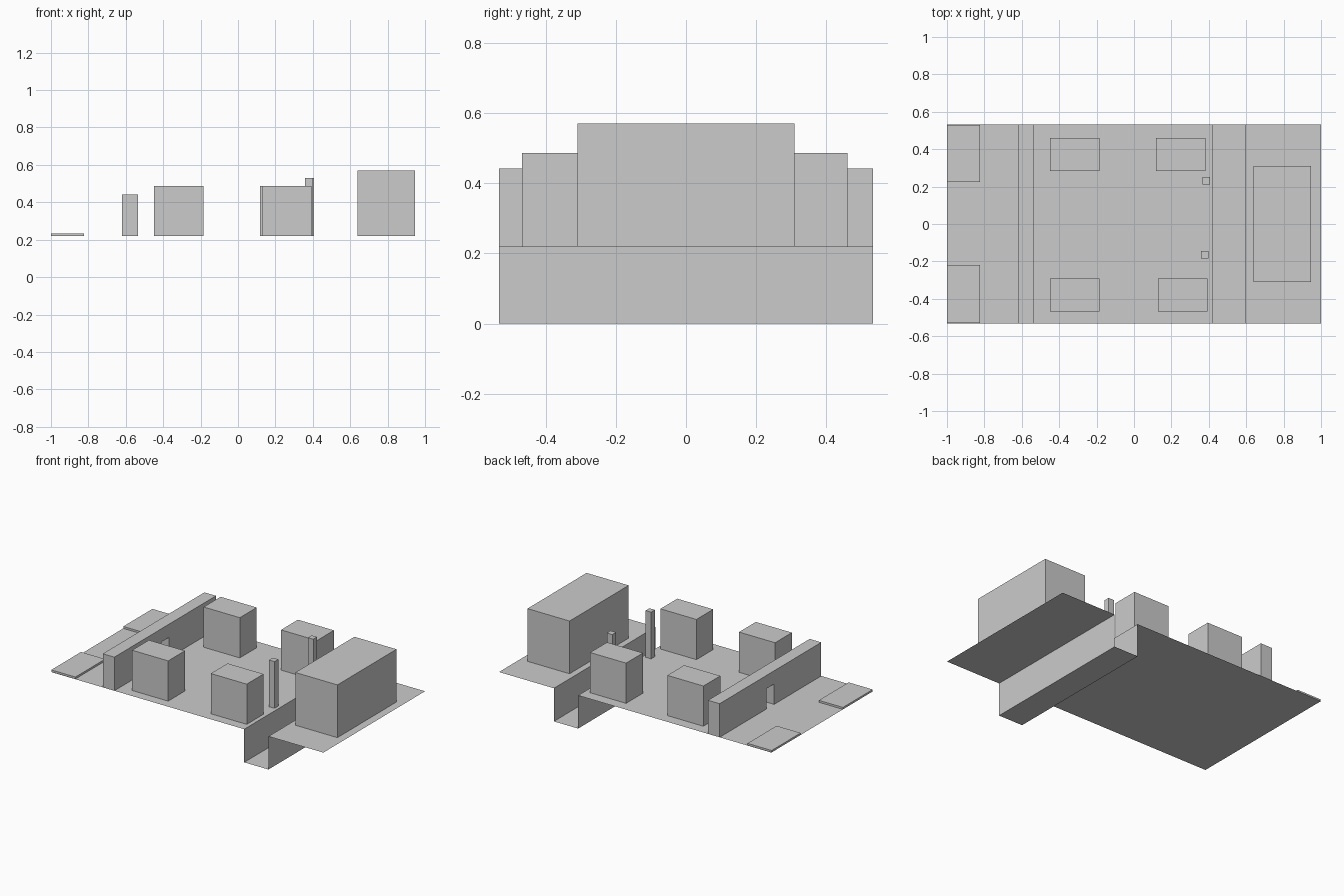
import bpy

if "Cube" in bpy.data.objects:
    bpy.data.objects.remove(bpy.data.objects["Cube"])

GROUND = 0.22
HALF = 0.533


def add_mesh(name, verts, faces):
    mesh = bpy.data.meshes.new(name)
    mesh.from_pydata(verts, [], faces)
    mesh.update()
    obj = bpy.data.objects.new(name, mesh)
    bpy.context.collection.objects.link(obj)
    return obj


def extrude_x(name, profile, x0, x1):
    """Closed solid from a (y, z) outline, counter-clockwise seen from +x."""
    n = len(profile)
    verts = [(x, y, z) for x in (x0, x1) for y, z in profile]
    faces = [tuple(range(n - 1, -1, -1)), tuple(range(n, 2 * n))]
    faces += [(i, (i + 1) % n, n + (i + 1) % n, n + i) for i in range(n)]
    return add_mesh(name, verts, faces)


def box(name, x0, x1, y0, y1, top, base=GROUND):
    return extrude_x(name, [(y0, base), (y1, base), (y1, top), (y0, top)], x0, x1)


# Ground sheet with an open-ended trench
path = [(-1, GROUND), (0.419, GROUND), (0.419, 0), (0.597, 0), (0.597, GROUND), (1, GROUND)]
n = len(path)
add_mesh("ground_with_trench",
         [(x, y, z) for y in (-HALF, HALF) for x, z in path],
         [(i, i + 1, n + i + 1, n + i) for i in range(n - 1)])

# Boundary wall with a central doorway
wall_top, door_top, door = 0.443, 0.355, 0.039
extrude_x("wall_with_doorway",
          [(-HALF, GROUND), (-door, GROUND), (-door, door_top), (door, door_top),
           (door, GROUND), (HALF, GROUND), (HALF, wall_top), (-HALF, wall_top)],
          -0.62, -0.535)

# Large building beyond the trench
box("main_building", 0.638, 0.947, -0.31, 0.31, 0.57)

# Four smaller buildings
for name, x0, x1, y0, y1 in [
        ("back_left_building", -0.45, -0.185, 0.283, 0.46),
        ("front_left_building", -0.45, -0.185, -0.468, -0.292),
        ("back_right_building", 0.118, 0.382, 0.283, 0.46),
        ("front_right_building", 0.128, 0.392, -0.468, -0.292)]:
    box(name, x0, x1, y0, y1, 0.487)

# Pair of posts beside the trench
box("back_post", 0.366, 0.406, 0.21, 0.25, 0.53)
box("front_post", 0.358, 0.398, -0.185, -0.145, 0.53)

# Low slabs at the entrance corners
box("back_slab", -1, -0.823, 0.225, 0.53, 0.233)
box("front_slab", -1, -0.823, -0.53, -0.218, 0.233)
